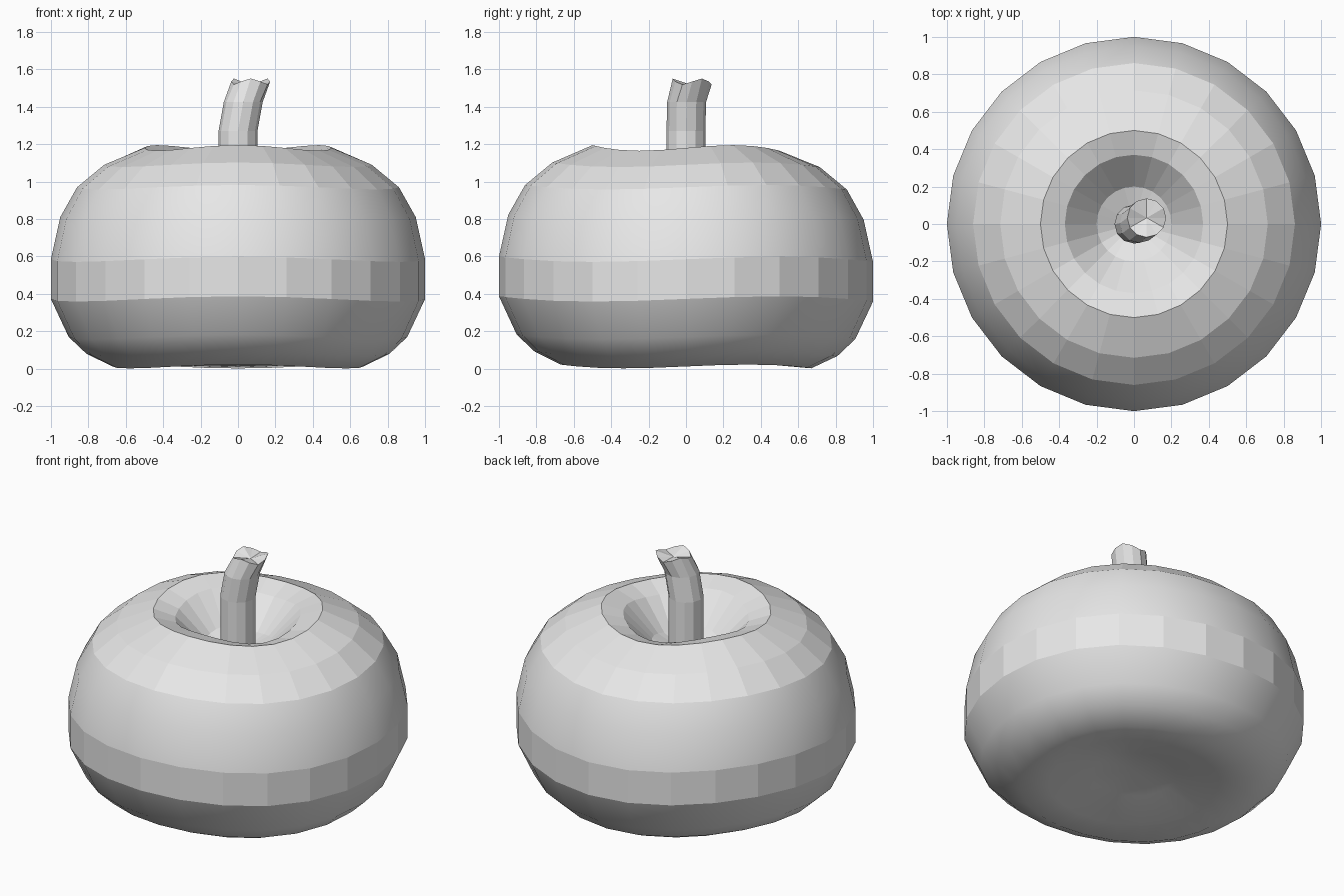
import bpy
import bmesh
from math import cos, sin, pi

if "Cube" in bpy.data.objects:
    bpy.data.objects.remove(bpy.data.objects["Cube"], do_unlink=True)

GREY = (0.8, 0.8, 0.8, 1.0)
mat = bpy.data.materials.new("plain grey")
mat.use_nodes = True
mat.diffuse_color = GREY
mat.node_tree.nodes["Principled BSDF"].inputs["Base Color"].default_value = GREY


def wave(angle):
    """Gentle three-lobed rise and fall around the axis."""
    return cos(3 * (angle - pi / 6))


def build(name, sides, rings, bottom, top, smooth_bands):
    """Loft rings of (x, y, radius, z, wave height), closed by two centre points."""
    bm = bmesh.new()
    loops = []
    for x, y, radius, z, amp in rings:
        loop = []
        for i in range(sides):
            a = 2 * pi * i / sides
            loop.append(bm.verts.new((x + radius * cos(a), y + radius * sin(a), z + amp * wave(a))))
        loops.append(loop)
    first, last = bm.verts.new(bottom), bm.verts.new(top)
    for i in range(sides):
        j = (i + 1) % sides
        for k in range(len(loops) - 1):
            lo, hi = loops[k], loops[k + 1]
            bm.faces.new((lo[i], lo[j], hi[j], hi[i])).smooth = k in smooth_bands
        bm.faces.new((first, loops[0][j], loops[0][i])).smooth = bool(smooth_bands)
        bm.faces.new((last, loops[-1][i], loops[-1][j]))
    mesh = bpy.data.meshes.new(name)
    bm.to_mesh(mesh)
    bm.free()
    mesh.materials.append(mat)
    obj = bpy.data.objects.new(name, mesh)
    bpy.context.collection.objects.link(obj)
    return obj


# Round body: hollow underside, straight belt, domed shoulder and sunken crown
profile = [
    (0.25, 0.08, 0.005), (0.50, 0.025, 0.008), (0.67, 0.012, 0.01),
    (0.81, 0.08, 0.012), (0.905, 0.17, 0.012), (1.00, 0.373, 0.014),
    (1.00, 0.585, 0.014), (0.95, 0.81, 0.014), (0.86, 0.97, 0.012),
    (0.715, 1.09, 0.012), (0.50, 1.18, 0.015), (0.37, 1.14, 0.02),
    (0.20, 0.97, 0.015),
]
build("body", 24, [(0, 0, r, z, amp) for r, z, amp in profile],
      (0, 0, 0.11), (0, 0, 0.9), {0, 1, 2, 3, 4, 6, 7})

# Bent stem with a wavy, slightly sunken cut end
build("stem", 12, [
    (0, 0, 0.104, 0.90, 0), (0, 0, 0.104, 1.27, 0),
    (0.028, 0.003, 0.104, 1.425, 0), (0.068, 0.033, 0.104, 1.535, 0.016),
], (0, 0, 0.9), (0.068, 0.033, 1.515), set())
